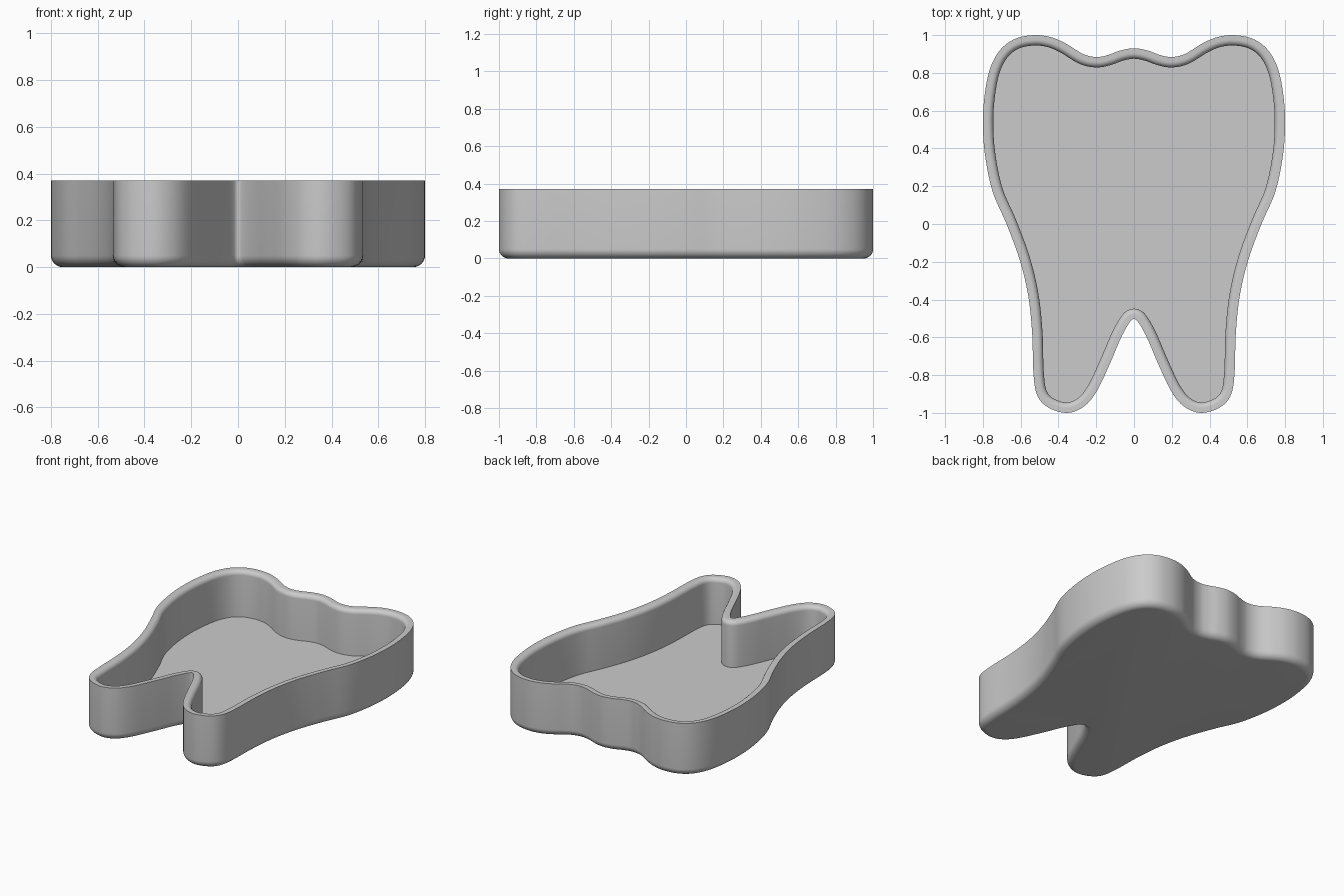
import bpy, bmesh, math
from mathutils import Vector

cube = bpy.data.objects.get("Cube")
if cube:
    bpy.data.objects.remove(cube, do_unlink=True)

HEIGHT, WALL, FLOOR = 0.37, 0.055, 0.05
BOTTOM_R, RIM_R = 0.05, 0.03
STEPS = 6

grey = bpy.data.materials.new("light grey")
grey.use_nodes = True
colour = (0.6, 0.6, 0.6, 1)
grey.diffuse_color = colour
grey.node_tree.nodes["Principled BSDF"].inputs["Base Color"].default_value = colour

# Half outline of the tooth, from the crown centre down to the notch between the roots
half = [(0, .93), (.07, .919), (.14, .894), (.2, .884), (.27, .9), (.36, .955),
        (.44, .989), (.53, 1), (.63, .98), (.71, .92), (.763, .82), (.791, .68),
        (.8, .53), (.788, .36), (.748, .17), (.675, 0), (.605, -.19), (.56, -.38),
        (.539, -.58), (.533, -.78), (.515, -.9), (.46, -.968), (.36, -1),
        (.27, -.97), (.2, -.89), (.13, -.745), (.07, -.605), (.026, -.525), (0, -.503)]
points = [Vector(p) for p in half]
points += [Vector((-p.x, p.y)) for p in points[-2:0:-1]]


def smooth_loop(pts):
    """Closed Catmull-Rom curve, returned as positions and inward normals."""
    n, out = len(pts), []
    for i in range(n):
        a, b, c, d = (pts[(i + k) % n] for k in (-1, 0, 1, 2))
        for s in range(STEPS):
            t = s / STEPS
            p = b + (c - a) * t / 2 + (a - 2.5 * b + 2 * c - d / 2) * t**2 \
                + (1.5 * (b - c) + (d - a) / 2) * t**3
            g = (c - a) / 2 + (a - 2.5 * b + 2 * c - d / 2) * 2 * t \
                + (1.5 * (b - c) + (d - a) / 2) * 3 * t**2
            g.normalize()
            out.append((p, Vector((g.y, -g.x))))
    return out


def arc(inset, z, r, start, end, n=8):
    """Quarter round in the wall section, as (inset, height) pairs."""
    angles = [math.radians(start + (end - start) * k / n) for k in range(n + 1)]
    return [(inset + r * math.cos(a), z + r * math.sin(a)) for a in angles]


# Wall section: rounded foot, sharp outer rim, rounded inner rim, floor
section = arc(BOTTOM_R, BOTTOM_R, BOTTOM_R, 270, 180)
section += [(0, HEIGHT)]
section += arc(WALL - RIM_R, HEIGHT - RIM_R, RIM_R, 90, 0)
section += [(WALL, FLOOR)]

# Tray: sweep the section around the outline, then cap the underside and floor
bm = bmesh.new()
outline = smooth_loop(points)
rings = [[bm.verts.new((*(p + n * inset), z)) for p, n in outline] for inset, z in section]
count = len(outline)
for low, high in zip(rings, rings[1:]):
    for i in range(count):
        j = (i + 1) % count
        bm.faces.new((low[i], low[j], high[j], high[i]))
bm.faces.new(rings[0])
bm.faces.new(rings[-1])
bmesh.ops.recalc_face_normals(bm, faces=bm.faces)

mesh = bpy.data.meshes.new("tooth_tray")
bm.to_mesh(mesh)
bm.free()
mesh.materials.append(grey)
tray = bpy.data.objects.new("tooth_tray", mesh)
bpy.context.collection.objects.link(tray)
bpy.context.view_layer.objects.active = tray
tray.select_set(True)
bpy.ops.object.shade_smooth_by_angle(angle=math.radians(35))
